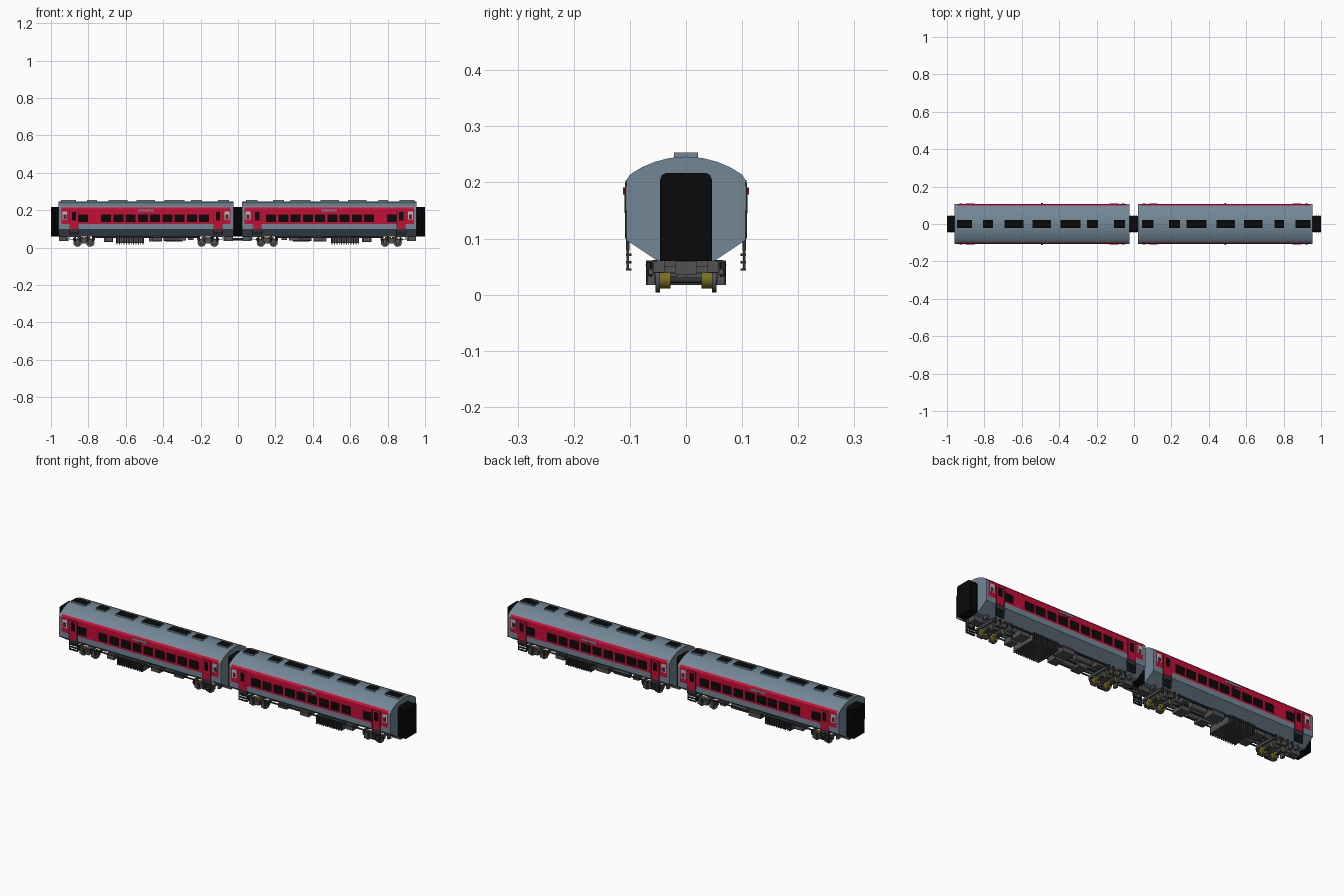
import bpy, bmesh, math
from mathutils import Matrix, Vector

cube = bpy.data.objects.get("Cube")
if cube:
    bpy.data.objects.remove(cube, do_unlink=True)


def material(name, rgb):
    m = bpy.data.materials.new(name)
    m.use_nodes = True
    m.diffuse_color = (*rgb, 1)
    m.node_tree.nodes["Principled BSDF"].inputs["Base Color"].default_value = (*rgb, 1)
    return m


GREY = material("blue_grey", (0.17, 0.245, 0.305))
RED = material("crimson", (0.58, 0.004, 0.035))
BLACK = material("black", (0.003, 0.003, 0.003))
IRON = material("iron_grey", (0.085, 0.085, 0.09))
DARK = material("dark_grey", (0.03, 0.032, 0.036))
GOLD = material("olive_gold", (0.2, 0.16, 0.015))
ORANGE = material("orange", (0.55, 0.16, 0.02))
PALE = material("pale_grey", (0.5, 0.52, 0.52))


def finish(name, bm, mats):
    bmesh.ops.recalc_face_normals(bm, faces=bm.faces)
    mesh = bpy.data.meshes.new(name)
    bm.to_mesh(mesh)
    bm.free()
    for m in mats:
        mesh.materials.append(m)
    ob = bpy.data.objects.new(name, mesh)
    bpy.context.collection.objects.link(ob)
    bpy.ops.object.select_all(action='DESELECT')
    ob.select_set(True)
    bpy.context.view_layer.objects.active = ob
    bpy.ops.object.shade_smooth_by_angle(angle=math.radians(30))
    return ob


def add_box(bm, x, y, z, sx, sy, sz):
    mat = Matrix.Translation((x, y, z)) @ Matrix.Diagonal((sx, sy, sz, 1))
    return bmesh.ops.create_cube(bm, size=1, matrix=mat)["verts"]


def boxes(name, mat, items):
    bm = bmesh.new()
    for it in items:
        add_box(bm, *it)
    return finish(name, bm, [mat])


def rods(name, mat, items, axis='Y', sides=20):
    """Cylinders given as x, y, z, radius, length along one axis."""
    rot = {'X': Matrix.Rotation(math.pi / 2, 4, 'Y'),
           'Y': Matrix.Rotation(math.pi / 2, 4, 'X'), 'Z': Matrix()}[axis]
    bm = bmesh.new()
    for x, y, z, r, length in items:
        bmesh.ops.create_cone(bm, cap_ends=True, segments=sides, radius1=r, radius2=r,
                              depth=length, matrix=Matrix.Translation((x, y, z)) @ rot)
    return finish(name, bm, [mat])


def loft(bm, half, stations):
    """Skin a mirrored y,z half profile through (x, scale) stations."""
    ring = half + [(-y, z) for y, z in reversed(half) if y > 0]
    rows = [[bm.verts.new((x, y * s, z)) for y, z in ring] for x, s in stations]
    n = len(ring)
    for a, b in zip(rows, rows[1:]):
        for i in range(n):
            bm.faces.new((a[i], a[(i + 1) % n], b[(i + 1) % n], b[i]))
    bm.faces.new(rows[0])
    bm.faces.new(rows[-1])


SIDE = 0.106
SHELL = [(0, 0.246), (0.03, 0.2435), (0.055, 0.237), (0.08, 0.2265), (0.1, 0.214),
         (SIDE, 0.204), (SIDE, 0.126), (SIDE, 0.097), (0.05, 0.06)]
PASSAGE = [(0, 0.217), (0.036, 0.217), (0.043, 0.213), (0.046, 0.205), (0.046, 0.06)]
HALF = 0.467
SIDES = (-1, 1)


def coach(tag, cx, s):
    X = lambda o: cx + s * o

    # Body shell, red along the window band
    bm = bmesh.new()
    loft(bm, SHELL, [(X(o), 1) for o in (-HALF, -HALF + 0.014, HALF - 0.014, HALF)])
    bm.faces.ensure_lookup_table()
    for f in bm.faces:
        c = f.calc_center_median()
        if abs(c.x - cx) < 0.1 and abs(c.y) > 0.1 and 0.126 < c.z < 0.214:
            f.material_index = 1
    finish(tag + "_body", bm, [GREY, RED])

    # Roof units with dark tops
    bm = bmesh.new()
    for a, b in ((-0.455, -0.375), (-0.315, -0.262), (-0.2, -0.1), (-0.052, 0.047),
                 (0.1, 0.206), (0.242, 0.3), (0.385, 0.445)):
        add_box(bm, X((a + b) / 2), 0, 0.246, b - a, 0.042, 0.014)
    bm.normal_update()
    for f in bm.faces:
        f.material_index = int(f.normal.z > 0.9)
    finish(tag + "_roof_units", bm, [GREY, BLACK])

    # Side windows
    offsets = [(-0.34, 0.062)] + [(-0.213 + 0.0655 * i, 0.053) for i in range(9)]
    boxes(tag + "_windows", BLACK,
          [(X(o), sy * SIDE, 0.157, w, 0.003, 0.042) for o, w in offsets for sy in SIDES])

    # Doors, their panes, handrails, end windows and steps
    doors = [(o, sy) for o in (-0.385, 0.385) for sy in SIDES]
    boxes(tag + "_doors", RED,
          [(X(o), sy * SIDE, 0.15, 0.042, 0.005, 0.1) for o, sy in doors])
    boxes(tag + "_door_panes", BLACK,
          [(X(o), sy * SIDE, 0.168, 0.022, 0.007, 0.044) for o, sy in doors])
    boxes(tag + "_door_frames", DARK,
          [(X(o) + e * 0.023, sy * SIDE, 0.15, 0.003, 0.006, 0.1)
           for o, sy in doors for e in SIDES])
    ends = [(o, sy) for o in (-0.434, 0.434) for sy in SIDES]
    boxes(tag + "_end_window_frames", PALE,
          [(X(o), sy * SIDE, 0.172, 0.026, 0.003, 0.044) for o, sy in ends])
    boxes(tag + "_end_window_panes", DARK,
          [(X(o), sy * SIDE, 0.165, 0.016, 0.005, 0.022) for o, sy in ends])
    boxes(tag + "_step_wells", DARK,
          [(X(o), sy * 0.104, 0.09, 0.05, 0.006, 0.022) for o, sy in doors])
    boxes(tag + "_step_ladders", DARK,
          [(X(o) + e * 0.023, sy * 0.104, 0.066, 0.003, 0.004, 0.046)
           for o, sy in doors for e in SIDES]
          + [(X(o), sy * 0.102, z, 0.048, 0.01, 0.004)
             for o, sy in doors for z in (0.045, 0.058, 0.071)])

    # Route board and marker lamps at mid length
    boxes(tag + "_route_boards", GREY,
          [(X(0), sy * SIDE, 0.198, 0.085, 0.004, 0.012) for sy in SIDES])
    boxes(tag + "_marker_lamps", RED,
          [(X(0), sy * 0.108, 0.185, 0.01, 0.008, 0.012) for sy in SIDES])

    # Bogies
    bogies = [X(-0.332), X(0.332)]
    axles = [b + e * 0.034 for b in bogies for e in SIDES]
    rods(tag + "_wheels", IRON,
         [(a, sy * 0.05, 0.026, 0.022, 0.008) for a in axles for sy in SIDES])
    rods(tag + "_axles", DARK, [(a, 0, 0.026, 0.005, 0.13) for a in axles])
    rods(tag + "_brake_discs", GOLD,
         [(a, sy * 0.037, 0.028, 0.017, 0.018) for a in axles for sy in SIDES])
    boxes(tag + "_bogie_frames", IRON,
          [(b, sy * 0.062, 0.041, 0.11, 0.01, 0.01) for b in bogies for sy in SIDES]
          + [(b, sy * 0.063, 0.03, 0.026, 0.012, 0.016) for b in bogies for sy in SIDES]
          + [(b, 0, 0.044, 0.03, 0.125, 0.014) for b in bogies]
          + [(b + e * 0.055, 0, 0.045, 0.008, 0.12, 0.012) for b in bogies for e in SIDES]
          + [(a, sy * 0.062, 0.027, 0.02, 0.014, 0.02) for a in axles for sy in SIDES])
    rods(tag + "_axle_springs", DARK,
         [(a + e * 0.013, sy * 0.066, 0.045, 0.005, 0.026)
          for a in axles for sy in SIDES for e in SIDES], 'Z', 10)
    rods(tag + "_dampers", ORANGE,
         [(b + sy * s * 0.018, sy * 0.068, 0.053, 0.004, 0.03)
          for b in bogies for sy in SIDES], 'X', 10)
    boxes(tag + "_drawgear", IRON,
          [(X(e * 0.44), 0, 0.047, 0.05, 0.04, 0.024) for e in SIDES]
          + [(X(e * 0.42), sy * 0.048, 0.05, 0.012, 0.02, 0.02)
             for e in SIDES for sy in SIDES])

    # Ribbed cooler and other underfloor gear
    boxes(tag + "_cooler", IRON, [(X(-0.085), 0, 0.042, 0.15, 0.125, 0.036)])
    boxes(tag + "_cooler_ribs", DARK,
          [(X(-0.155 + 0.0127 * i), 0, 0.039, 0.005, 0.142, 0.044) for i in range(12)])
    boxes(tag + "_equipment_boxes", IRON,
          [(X(-0.2), 0.03, 0.046, 0.05, 0.06, 0.03), (X(-0.2), -0.04, 0.046, 0.04, 0.05, 0.028),
           (X(0.05), 0.035, 0.047, 0.07, 0.06, 0.03), (X(0.06), -0.04, 0.048, 0.05, 0.05, 0.026),
           (X(0.19), -0.03, 0.05, 0.05, 0.06, 0.024), (X(0.24), 0.04, 0.05, 0.03, 0.04, 0.02)])
    rods(tag + "_air_tanks", IRON,
         [(X(0.15), 0.04, 0.046, 0.014, 0.09), (X(0.125), -0.03, 0.047, 0.012, 0.06)], 'X')
    rods(tag + "_floor_pipes", DARK,
         [(X(0), sy * y, 0.054, 0.004, 0.56) for sy in SIDES for y in (0.015, 0.062)], 'X', 8)


coach("rear_coach", -0.492, 1)
coach("lead_coach", 0.488, -1)


# Bellows passages at both ends and between the coaches
def bellows(name, x0, x1, folds=4):
    bm = bmesh.new()
    n = folds * 2
    loft(bm, PASSAGE, [(x0 + (x1 - x0) * i / n, 0.93 if i % 2 else 1) for i in range(n + 1)])
    finish(name, bm, [BLACK])


bellows("rear_passage", -1, -0.955)
bellows("middle_passage", -0.03, 0.025)
bellows("lead_passage", 0.95, 1)

# Coupling bar between the coaches
rods("coupling_bar", DARK, [(-0.002, 0, 0.045, 0.007, 0.08)], 'X', 12)
